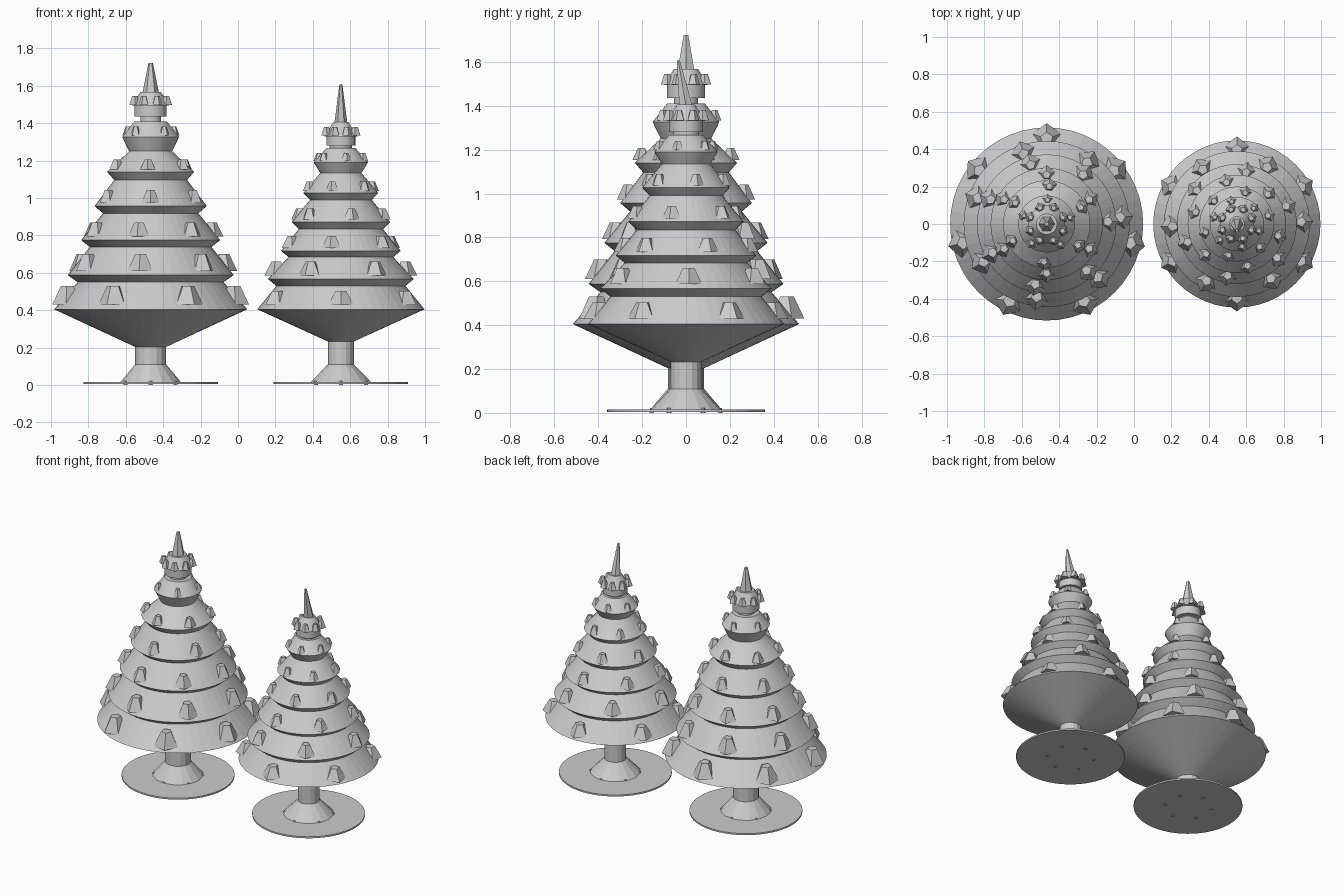
import bpy, bmesh, math
from mathutils import Vector

if "Cube" in bpy.data.objects:
    bpy.data.objects.remove(bpy.data.objects["Cube"])

GREY = (0.6, 0.6, 0.6, 1)
mat = bpy.data.materials.new("plain grey")
mat.use_nodes = True
mat.diffuse_color = GREY
mat.node_tree.nodes["Principled BSDF"].inputs["Base Color"].default_value = GREY


def finish(bm, name, x):
    bmesh.ops.recalc_face_normals(bm, faces=bm.faces)
    mesh = bpy.data.meshes.new(name)
    bm.to_mesh(mesh)
    bm.free()
    mesh.materials.append(mat)
    obj = bpy.data.objects.new(name, mesh)
    obj.location.x = x
    bpy.context.collection.objects.link(obj)
    return obj


def add_lathe(bm, profile, sides, lean=0, turn=0):
    """Capped solid of revolution from (radius, height) pairs."""
    rings = []
    for i, (r, z) in enumerate(profile):
        dy = lean * i / (len(profile) - 1)
        angles = [turn + math.tau * k / sides for k in range(sides)]
        rings.append([bm.verts.new((r * math.cos(a), r * math.sin(a) + dy, z)) for a in angles])
    for low, high in zip(rings, rings[1:]):
        for k in range(sides):
            n = (k + 1) % sides
            bm.faces.new((low[k], low[n], high[n], high[k]))
    bm.faces.new(rings[0][::-1])
    bm.faces.new(rings[-1])


def lathe(name, x, profile, sides, lean=0):
    bm = bmesh.new()
    add_lathe(bm, profile, sides, lean)
    return finish(bm, name, x)


def knobs(name, x, count, start, ring, r_low, r_high, z_low, z_high):
    """Ring of tapered five-sided knobs, one corner pointing outward."""
    bm = bmesh.new()
    for k in range(count):
        a = math.radians(start) + math.tau * k / count
        first = len(bm.verts)
        add_lathe(bm, [(r_low, z_low), (r_high, z_high)], 5, turn=a)
        bm.verts.ensure_lookup_table()
        bmesh.ops.translate(bm, verts=bm.verts[first:],
                            vec=Vector((ring * math.cos(a), ring * math.sin(a), 0)))
    return finish(bm, name, x)


def tree(label, x, trunk_r, trunk_top, tiers, crown, spike, lean):
    # Ground plate, pegs and flared trunk
    lathe(label + "_ground_plate", x, [(0.36, 0.005), (0.36, 0.016)], 64)
    knobs(label + "_ground_pegs", x, 6, 30, 0.155, 0.012, 0.009, 0, 0.022)
    lathe(label + "_trunk", x, [(0.165, 0.012), (trunk_r, 0.11), (trunk_r, trunk_top + 0.02)], 16)

    # Foliage tiers share one profile: inner foot, then overhanging rim
    profile = [(trunk_r * 0.9, trunk_top)]
    for foot_r, foot_z, rim_r, rim_z, count, start, height in tiers:
        if foot_r:
            profile.append((foot_r, foot_z))
        profile.append((rim_r, rim_z))
    neck_r, neck_z, drum_r, drum_z, crown_z, crown_top_r, crown_top = crown
    profile += [(drum_r, neck_z), (neck_r, neck_z)]
    profile += [(neck_r, drum_z), (drum_r, drum_z), (drum_r, crown_z)]
    profile += [(drum_r * 1.15, crown_z), (crown_top_r, crown_top)]
    lathe(label + "_foliage", x, profile, 48)

    # Branch knobs on every tier
    for i, (foot_r, foot_z, rim_r, rim_z, count, start, height) in enumerate(tiers):
        size = 0.01 + 0.14 * rim_r
        base = rim_z + 0.05 * rim_r
        knobs(f"{label}_tier_{i + 1}_knobs", x, count, start, rim_r - 0.72 * size,
              size, size * 0.42, base, base + height)

    # Crown knobs and spike
    knobs(label + "_crown_knobs", x, 8, 22, drum_r * 1.08, 0.03, 0.014,
          crown_z + 0.003, crown_z + 0.05)
    lathe(label + "_spike", x, [(spike[0], crown_top - 0.01), (spike[1], spike[2])], 6, lean)


# Tier: foot radius, foot height, rim radius, rim height, knobs, first angle, knob height
tree("large_tree", -0.467, 0.083, 0.2, [
    (0, 0, 0.516, 0.405, 7, 90, 0.1),
    (0.39, 0.55, 0.444, 0.588, 7, 108, 0.09),
    (0.325, 0.738, 0.372, 0.775, 7, 105, 0.075),
    (0.255, 0.918, 0.3, 0.957, 6, 90, 0.07),
    (0.195, 1.096, 0.233, 1.14, 6, 86, 0.055),
    (0.115, 1.25, 0.152, 1.326, 5, 88, 0.048),
], (0.055, 1.41, 0.086, 1.435, 1.495, 0.055, 1.567), (0.045, 0.012, 1.722), 0)

tree("small_tree", 0.55, 0.07, 0.23, [
    (0, 0, 0.447, 0.405, 6, 90, 0.075),
    (0.345, 0.53, 0.39, 0.567, 6, 62, 0.075),
    (0.28, 0.684, 0.32, 0.717, 6, 80, 0.064),
    (0.225, 0.834, 0.263, 0.872, 6, 104, 0.058),
    (0.165, 0.99, 0.2, 1.027, 6, 75, 0.052),
    (0.11, 1.134, 0.145, 1.19, 6, 103, 0.043),
], (0.06, 1.267, 0.077, 1.28, 1.33, 0.04, 1.406), (0.035, 0.008, 1.607), -0.035)
